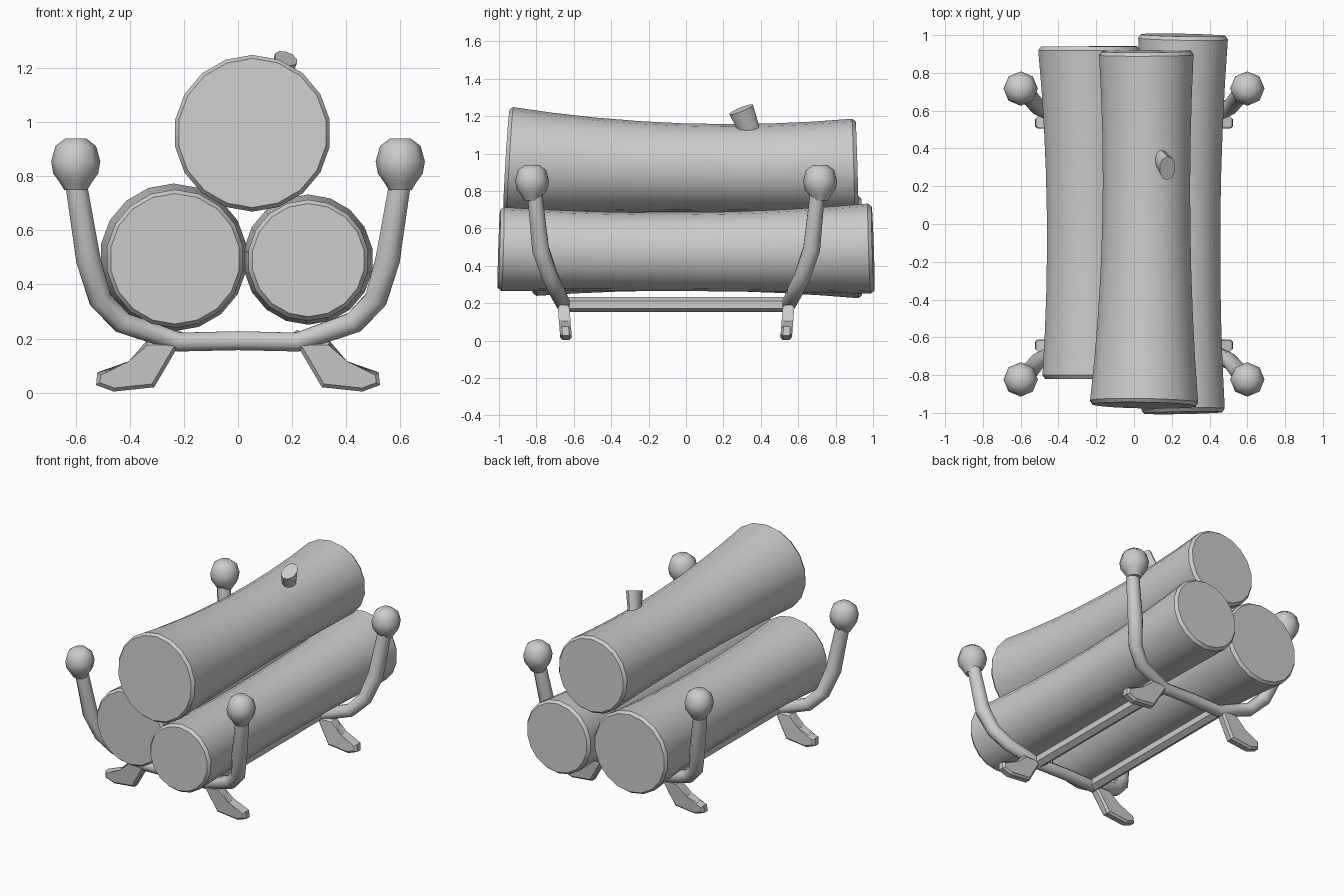
import bpy, bmesh, math
from mathutils import Vector

if "Cube" in bpy.data.objects:
    bpy.data.objects.remove(bpy.data.objects["Cube"])

MID = -0.053  # y centre of the grate


def finish(name, bm, angle):
    bmesh.ops.recalc_face_normals(bm, faces=bm.faces)
    me = bpy.data.meshes.new(name)
    bm.to_mesh(me)
    bm.free()
    ob = bpy.data.objects.new(name, me)
    bpy.context.collection.objects.link(ob)
    bpy.ops.object.select_all(action='DESELECT')
    ob.select_set(True)
    bpy.context.view_layer.objects.active = ob
    if angle:
        bpy.ops.object.shade_smooth_by_angle(angle=math.radians(angle))
    return ob


def loft(name, path, radii, sides, ref, angle=50, squash=1.0, turn=0.5):
    """Skin rings of given radii along a path; ref is the ring's first axis."""
    bm = bmesh.new()
    pts = [Vector(p) for p in path]
    rings = []
    for i, p in enumerate(pts):
        a = (p - pts[i - 1]).normalized() if i else Vector()
        b = (pts[i + 1] - p).normalized() if i < len(pts) - 1 else Vector()
        t = (a + b).normalized()
        u = Vector(ref)
        u = (u - t * u.dot(t)).normalized()
        v = t.cross(u)
        ring = []
        for k in range(sides):
            w = math.tau * (k + turn) / sides
            ring.append(bm.verts.new(p + radii[i] * (squash * math.cos(w) * u + math.sin(w) * v)))
        rings.append(ring)
    for r, s in zip(rings, rings[1:]):
        for k in range(sides):
            n = (k + 1) % sides
            bm.faces.new((r[k], r[n], s[n], s[k]))
    bm.faces.new(rings[0])
    bm.faces.new(rings[-1])
    return finish(name, bm, angle)


def log(name, front, middle, back):
    """Waisted log; each station is (x, y, z, radius)."""
    f, m, b = Vector(front), Vector(middle), Vector(back)
    length = b.y - f.y
    path, radii = [], []
    steps = [0, 0.02 / length] + [i / 8 for i in range(1, 8)] + [1 - 0.02 / length, 1]
    for t in steps:
        q = f * (2 * (t - .5) * (t - 1)) + m * (4 * t * (1 - t)) + b * (2 * t * (t - .5))
        path.append((q.x, f.y + t * length, q.z))
        radii.append(q.w - (0.016 if t in (0, 1) else 0))
    loft(name, path, radii, 18, (1, 0, 0), 30)


# Logs
log("left_log", (-.233, -.82, .495, .257), (-.235, .06, .497, .23), (-.238, .94, .50, .275))
log("right_log", (.26, -1, .49, .225), (.25, 0, .475, .21), (.26, 1, .4925, .242))
log("top_log", (.053, -.96, .96, .292), (.065, -.025, .925, .237), (.065, .915, .933, .255))

# Cut branch on the top log
loft("branch_stub", [(.14, .345, 1.11), (.177, .295, 1.236)], [.055, .068], 10,
     (1, 0, 0), 40, squash=.65)

# Grate: half path of (x, distance from middle, z), mirrored for each end
half = [(.60, .755, .78), (.553, .725, .49), (.51, .675, .345), (.43, .635, .26),
        (.22, .60, .187)]
tube_r = [.043, .049, .045, .043, .038]
leg_pts = [(.21, .19), (.34, .19), (.395, .105), (.52, .075), (.525, .028),
           (.46, .004), (.31, .02)]
ball_prof = [(.043, .75), (.058, .775), (.083, .81), (.091, .855), (.075, .912), (.038, .94)]

for end, sy in (("front", -1), ("back", 1)):
    # Bent cradle rail with its two posts
    right = [(x, MID + sy * d, z) for x, d, z in half]
    left = [(-x, y, z) for x, y, z in reversed(right)]
    loft(end + "_cradle", right + [(0, MID + sy * .60, .192)] + left,
         tube_r + [.038] + tube_r[::-1], 8, (0, 1, 0))
    for side, sx in (("left", -1), ("right", 1)):
        # Ball finial
        loft(f"{end}_{side}_finial", [(sx * .60, MID + sy * .77, z) for _, z in ball_prof],
             [r for r, _ in ball_prof], 8, (1, 0, 0), turn=0)
        # Splayed foot with chamfered edges
        bm = bmesh.new()
        rows = [[bm.verts.new((sx * x, MID + sy * (.587 + .08 * z) + dy, z))
                 for x, z in leg_pts] for dy in (-.031, .031)]
        bm.faces.new(rows[0])
        bm.faces.new(rows[1])
        for k in range(len(leg_pts)):
            n = (k + 1) % len(leg_pts)
            bm.faces.new((rows[0][k], rows[0][n], rows[1][n], rows[1][k]))
        rim = [e for e in bm.edges if abs(e.verts[0].co.y - e.verts[1].co.y) < .03]
        bmesh.ops.bevel(bm, geom=rim, offset=.013, segments=1, affect='EDGES')
        finish(f"{end}_{side}_foot", bm, 0)

# Long bars joining the two cradles
for side, sx in (("left", -1), ("right", 1)):
    loft(side + "_bar", [(sx * .22, MID - .60, .192), (sx * .22, MID + .60, .192)],
         [.04, .04], 6, (1, 0, 0), 30)
